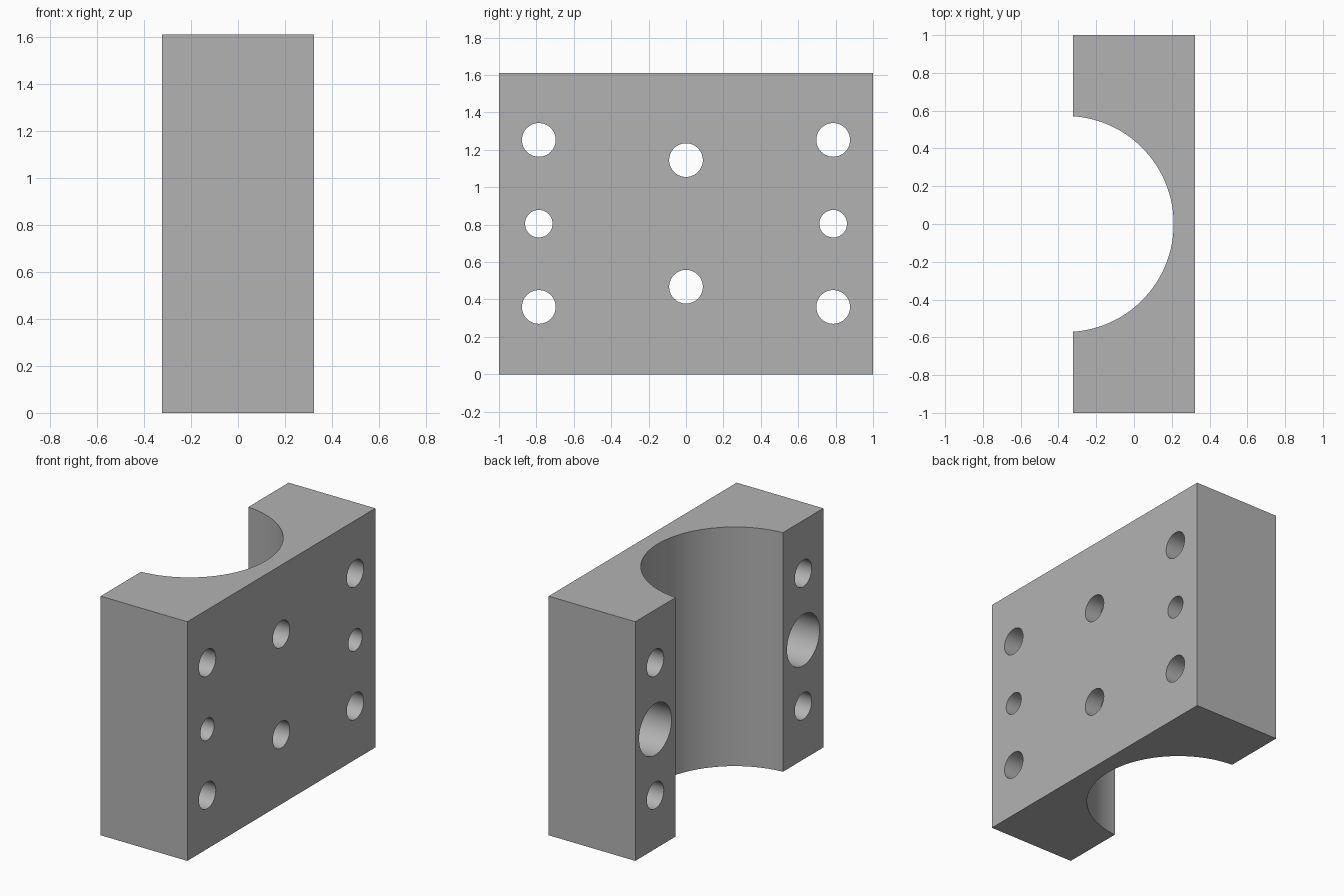
import bpy
import math

if "Cube" in bpy.data.objects:
    bpy.data.objects.remove(bpy.data.objects["Cube"], do_unlink=True)

THICK, LENGTH, HEIGHT = 0.645, 2.0, 1.61
MID = HEIGHT / 2
SIDE_Y = 0.787

metal = bpy.data.materials.new("grey metal")
metal.use_nodes = True
grey = (0.45, 0.45, 0.45, 1)
metal.diffuse_color = grey
metal.node_tree.nodes["Principled BSDF"].inputs["Base Color"].default_value = grey

# Block body
bpy.ops.mesh.primitive_cube_add(size=1, location=(0, 0, MID))
block = bpy.context.object
block.name = "clamp_block"
block.scale = (THICK, LENGTH, HEIGHT)
bpy.ops.object.transform_apply(location=True, rotation=False, scale=True)
block.data.materials.append(metal)


def cut(radius, depth, location, along_x=True, sides=64):
    """Remove a cylinder from the block."""
    bpy.ops.mesh.primitive_cylinder_add(
        vertices=sides, radius=radius, depth=depth, location=location,
        rotation=(0, math.pi / 2 if along_x else 0, 0))
    cutter = bpy.context.object
    cutter.hide_render = True
    cutter.data.materials.append(metal)
    bpy.context.view_layer.objects.active = block
    mod = block.modifiers.new("cut", 'BOOLEAN')
    mod.operation = 'DIFFERENCE'
    mod.solver = 'EXACT'
    mod.object = cutter
    bpy.ops.object.modifier_apply(modifier=mod.name)
    bpy.data.objects.remove(cutter, do_unlink=True)


# Large vertical channel on the right side
cut(0.572, HEIGHT * 2, (-0.362, 0, MID), along_x=False, sides=128)

# Pair of holes through the thin web
for z in (0.468, 1.145):
    cut(0.09, THICK * 2, (0, 0, z))

# Holes through both cheeks, the middle ones counterbored
bore_depth = 0.35
for y in (-SIDE_Y, SIDE_Y):
    for z in (0.36, 1.253):
        cut(0.09, THICK * 2, (0, y, z))
    cut(0.0735, THICK * 2, (0, y, MID))
    cut(0.173, bore_depth * 2, (-THICK / 2, y, MID))

# Smooth curved walls, sharp edges elsewhere
bpy.ops.object.select_all(action='DESELECT')
block.select_set(True)
bpy.context.view_layer.objects.active = block
bpy.ops.object.shade_smooth_by_angle(angle=math.radians(30))
